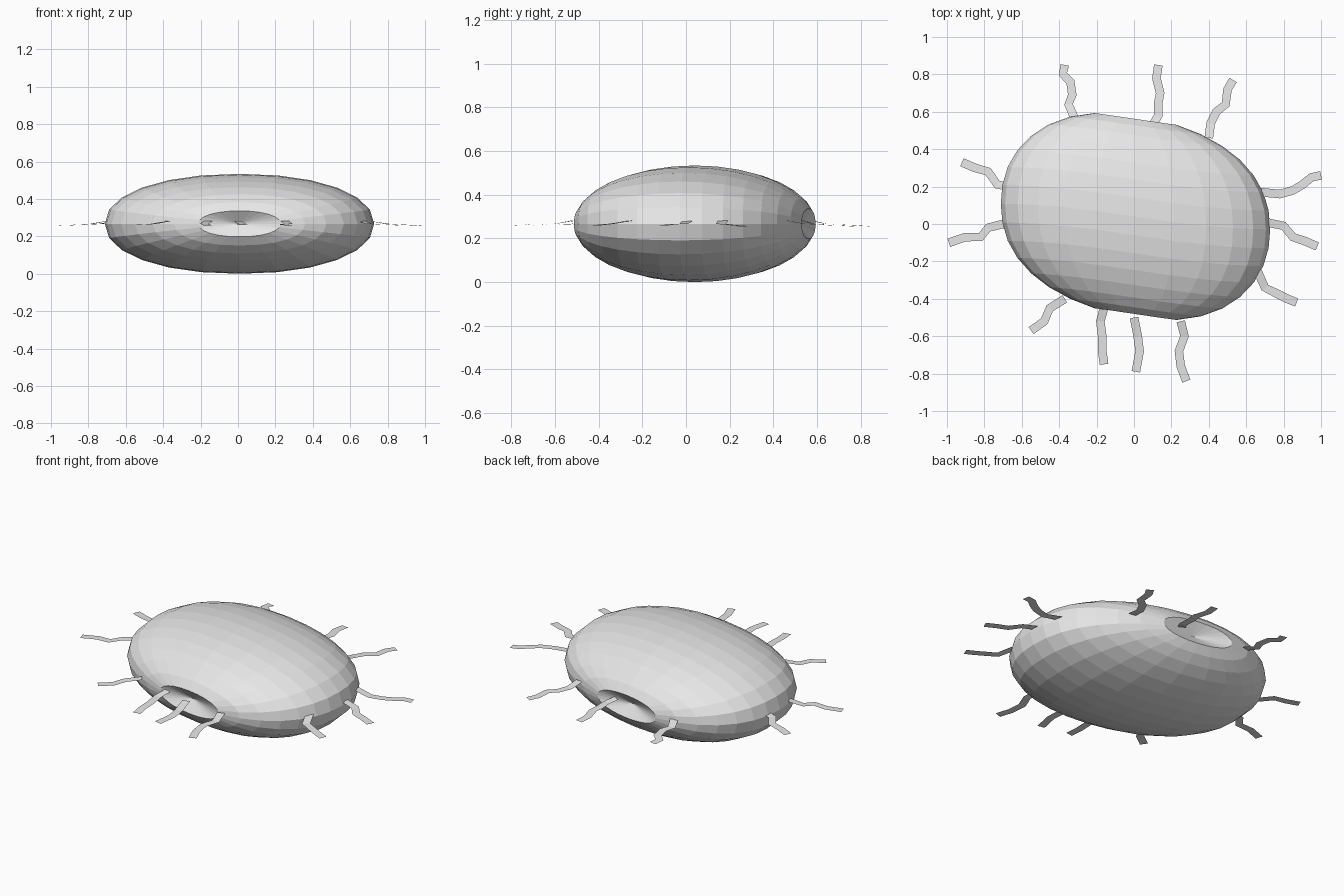
import bpy, bmesh, math
from mathutils import Vector

default = bpy.data.objects.get("Cube")
if default:
    bpy.data.objects.remove(default, do_unlink=True)

MID_Z = 0.267
RINGS = 15
SEGMENTS = 24

grey = bpy.data.materials.new("pale_grey")
grey.use_nodes = True
grey.diffuse_color = (0.8, 0.8, 0.8, 1)
grey.node_tree.nodes["Principled BSDF"].inputs["Base Color"].default_value = (0.8, 0.8, 0.8, 1)


def finish(name, bm):
    """Turn a bmesh into a named object with the shared material."""
    mesh = bpy.data.meshes.new(name)
    bm.to_mesh(mesh)
    bm.free()
    mesh.materials.append(grey)
    obj = bpy.data.objects.new(name, mesh)
    bpy.context.collection.objects.link(obj)
    return obj


def signed_power(value, exponent):
    return math.copysign(abs(value) ** exponent, value)


def skew(x):
    """Push the left side back and the right side forward."""
    return 0.04 - 0.068 * math.sin(x / 0.72 * math.pi / 2)


def build_body():
    """Skewed, squashed rounded body with a shallow dimple at each end."""
    bm = bmesh.new()
    rings = []
    for i in range(RINGS):
        angle = math.radians(15 + 150 * i / (RINGS - 1))
        along = -math.cos(angle)
        wide = (1 - abs(along) ** 2.2) ** (1 / 2.2)
        tall = math.sin(angle)
        ring = []
        for j in range(SEGMENTS):
            turn = 2 * math.pi * j / SEGMENTS
            x = 0.72 * wide * signed_power(math.cos(turn), 0.93)
            z = 0.267 * tall * signed_power(math.sin(turn), 0.93)
            ring.append(bm.verts.new((x + 0.008, 0.54 * along + skew(x), MID_Z + z)))
        rings.append(ring)
    # Side bands between neighbouring rings
    for lower, upper in zip(rings, rings[1:]):
        for j in range(SEGMENTS):
            k = (j + 1) % SEGMENTS
            bm.faces.new((lower[j], lower[k], upper[k], upper[j]))
    # Dimpled ends
    for ring, y in ((rings[0], -0.43), (rings[-1], 0.51)):
        tip = bm.verts.new((0, y, MID_Z))
        for j in range(SEGMENTS):
            bm.faces.new((ring[j], ring[(j + 1) % SEGMENTS], tip))
    bmesh.ops.recalc_face_normals(bm, faces=bm.faces)
    finish("body", bm)


def build_hair(name, path, width=0.046):
    """Flat wavy ribbon that follows a path, root first."""
    points = [Vector(p) for p in path]
    bm = bmesh.new()
    pairs = []
    for i, point in enumerate(points):
        before = points[max(i - 1, 0)]
        after = points[min(i + 1, len(points) - 1)]
        direction = (after - before).normalized()
        side = Vector((-direction.y, direction.x)) * width / 2
        z = MID_Z + (0.015 if i == 0 else 0.003 - 0.003 * i)
        pairs.append([bm.verts.new((*(point + s * side), z)) for s in (1, -1)])
    for (a, b), (c, d) in zip(pairs, pairs[1:]):
        bm.faces.new((a, b, d, c))
    finish(name, bm)


build_body()

# Hair paths seen from above, grouped by the side they grow from
back_hairs = [
    [(-.32, .57), (-.35, .64), (-.33, .69), (-.34, .76), (-.38, .8), (-.37, .85)],
    [(.1, .53), (.13, .58), (.13, .65), (.14, .7), (.12, .78), (.13, .85)],
    [(.4, .46), (.41, .54), (.44, .6), (.49, .64), (.5, .72), (.53, .77)],
]
left_hairs = [
    [(.68, .17), (.78, .16), (.85, .18), (.9, .21), (.95, .25), (1, .26)],
    [(.7, .01), (.8, -.01), (.85, -.07), (.91, -.09), (.98, -.12)],
    [(.66, -.25), (.7, -.34), (.76, -.37), (.82, -.4), (.87, -.42)],
]
front_hairs = [
    [(.25, -.52), (.27, -.6), (.24, -.68), (.25, -.76), (.28, -.84)],
    [(0, -.5), (.02, -.6), (.03, -.68), (.01, -.79)],
    [(-.16, -.45), (-.18, -.52), (-.17, -.6), (-.17, -.68), (-.16, -.75)],
    [(-.37, -.4), (-.45, -.45), (-.48, -.52), (-.55, -.57)],
]
right_hairs = [
    [(-.7, 0), (-.78, -.02), (-.82, -.07), (-.9, -.07), (-.99, -.1)],
    [(-.66, .2), (-.73, .21), (-.78, .28), (-.85, .3), (-.92, .33)],
]
groups = {"back": back_hairs, "left": left_hairs, "front": front_hairs, "right": right_hairs}
for side_name, paths in groups.items():
    for number, path in enumerate(paths, 1):
        build_hair(f"{side_name}_hair_{number}", path)
